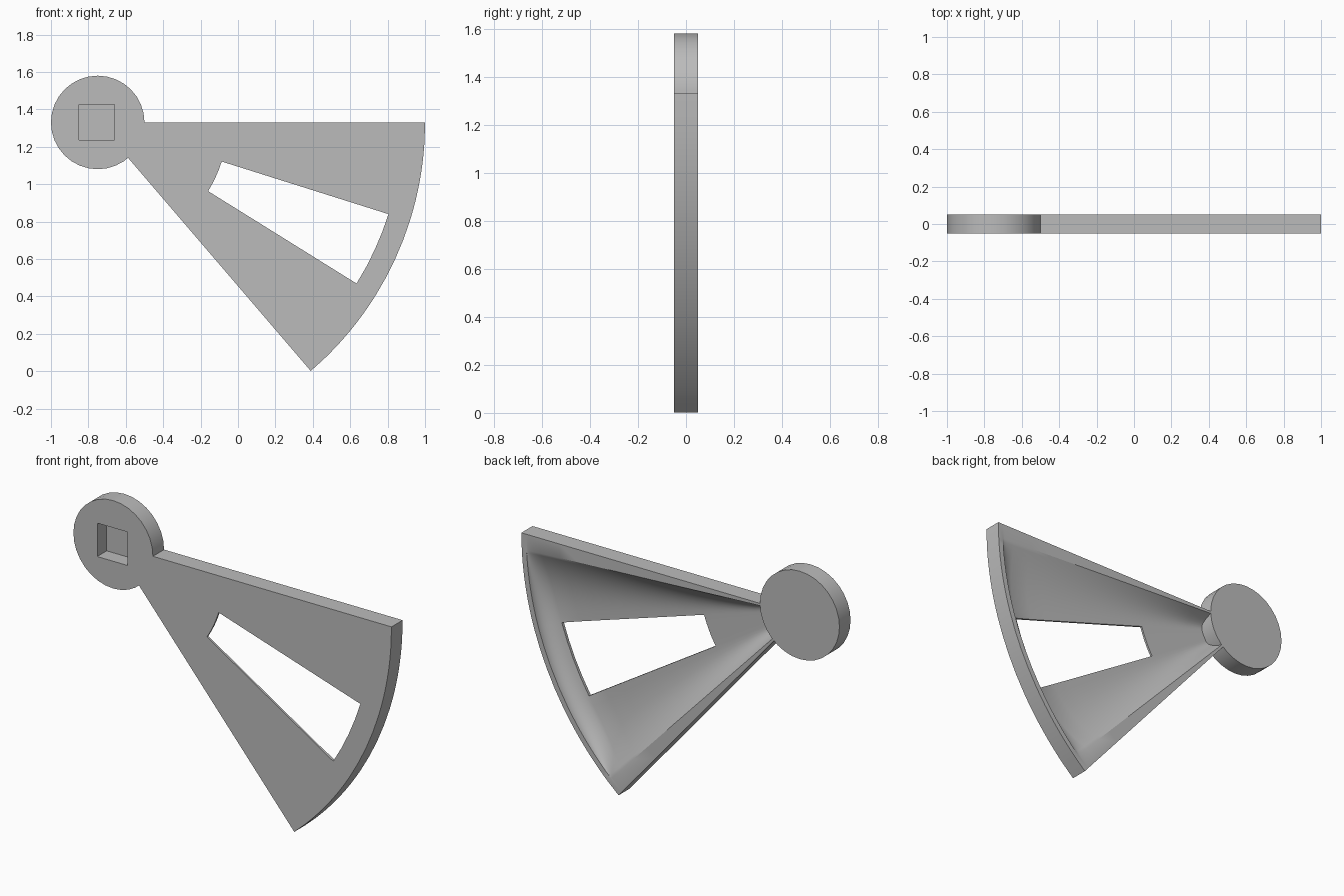
import bpy, bmesh, math
from math import radians, sin, cos, pi

if "Cube" in bpy.data.objects:
    bpy.data.objects.remove(bpy.data.objects["Cube"])

CX, CZ = -0.75, 1.33          # pivot centre
HALF = 0.05                   # half thickness
SPAN = radians(49.4)          # fan opening
RIM = radians(3)              # side rim, tapering to the pivot
SLOT = radians(17.5)          # slot starts this far from each side
DEPTH = 0.088                 # dish depth
R_IN, R_SLOT0, R_SLOT1, R_RIM, R_OUT = 0.245, 0.695, 1.63, 1.72, 1.75

gray = bpy.data.materials.new("gray")
gray.use_nodes = True
gray.diffuse_color = (0.5, 0.5, 0.5, 1)
gray.node_tree.nodes["Principled BSDF"].inputs["Base Color"].default_value = (0.5, 0.5, 0.5, 1)


def finish(obj):
    obj.data.materials.clear()
    obj.data.materials.append(gray)
    bpy.ops.object.select_all(action='DESELECT')
    obj.select_set(True)
    bpy.context.view_layer.objects.active = obj
    bpy.ops.object.shade_smooth_by_angle(angle=radians(30))


def dish(r, a):
    """Back surface height: soft slope from the sides, rounded at the arc."""
    side = min(a, SPAN - a)
    ta = min(max((side - RIM) / (SLOT - RIM), 0), 1)
    tr = min(max((R_RIM - r) / 0.13, 0), 1)
    return HALF - DEPTH * (1 - (1 - ta) ** 2.5) * math.sqrt(1 - (1 - tr) ** 2)


# Fan blade: polar grid with flat front, dished back and a slot
steps = 10
rise = [RIM + (SLOT - RIM) * (i / steps) ** 1.4 for i in range(steps + 1)]
middle = [SLOT + (SPAN - 2 * SLOT) * i / 4 for i in range(1, 4)]
angles = [0] + rise + middle + [SPAN - a for a in reversed(rise)] + [SPAN]
radii = [R_IN + (R_SLOT0 - R_IN) * i / 4 for i in range(4)]
radii += [R_SLOT0 + (R_SLOT1 - R_SLOT0) * i / 8 for i in range(9)]
radii += [R_RIM - 0.09 * (1 - i / 8) ** 2 for i in range(1, 9)] + [R_OUT]

bm = bmesh.new()
front, back = {}, {}
for i, r in enumerate(radii):
    for j, a in enumerate(angles):
        x, z = CX + r * cos(a), CZ - r * sin(a)
        front[i, j] = bm.verts.new((x, -HALF, z))
        back[i, j] = bm.verts.new((x, dish(r, a), z))

cells = set()
for i in range(len(radii) - 1):
    for j in range(len(angles) - 1):
        r = (radii[i] + radii[i + 1]) / 2
        a = (angles[j] + angles[j + 1]) / 2
        if not (R_SLOT0 < r < R_SLOT1 and SLOT < a < SPAN - SLOT):
            cells.add((i, j))
for i, j in cells:
    ring = [(i, j), (i + 1, j), (i + 1, j + 1), (i, j + 1)]
    bm.faces.new([front[k] for k in ring])
    bm.faces.new([back[k] for k in reversed(ring)])
    # Walls wherever the neighbouring cell is missing
    for n, near in enumerate([(i, j - 1), (i + 1, j), (i, j + 1), (i - 1, j)]):
        if near not in cells:
            p, q = ring[n], ring[(n + 1) % 4]
            bm.faces.new([front[p], back[p], back[q], front[q]])
bmesh.ops.recalc_face_normals(bm, faces=bm.faces)
mesh = bpy.data.meshes.new("fan_blade")
bm.to_mesh(mesh)
bm.free()
blade = bpy.data.objects.new("fan_blade", mesh)
bpy.context.collection.objects.link(blade)
finish(blade)

# Pivot disc with a square socket in the front
bpy.ops.mesh.primitive_cylinder_add(vertices=32, radius=0.25, depth=2 * HALF,
                                    location=(CX, 0, CZ), rotation=(pi / 2, 0, 0))
disc = bpy.context.object
disc.name = "pivot_disc"
bpy.ops.mesh.primitive_cube_add(size=1, location=(CX - 0.005, -HALF, CZ))
cutter = bpy.context.object
cutter.name = "socket_cutter"
cutter.hide_render = True
cutter.scale = (0.19, 0.17, 0.19)
cut = disc.modifiers.new("socket", 'BOOLEAN')
cut.object = cutter
cut.operation = 'DIFFERENCE'
cut.solver = 'EXACT'
bpy.context.view_layer.objects.active = disc
bpy.ops.object.modifier_apply(modifier=cut.name)
bpy.data.objects.remove(cutter)
finish(disc)
